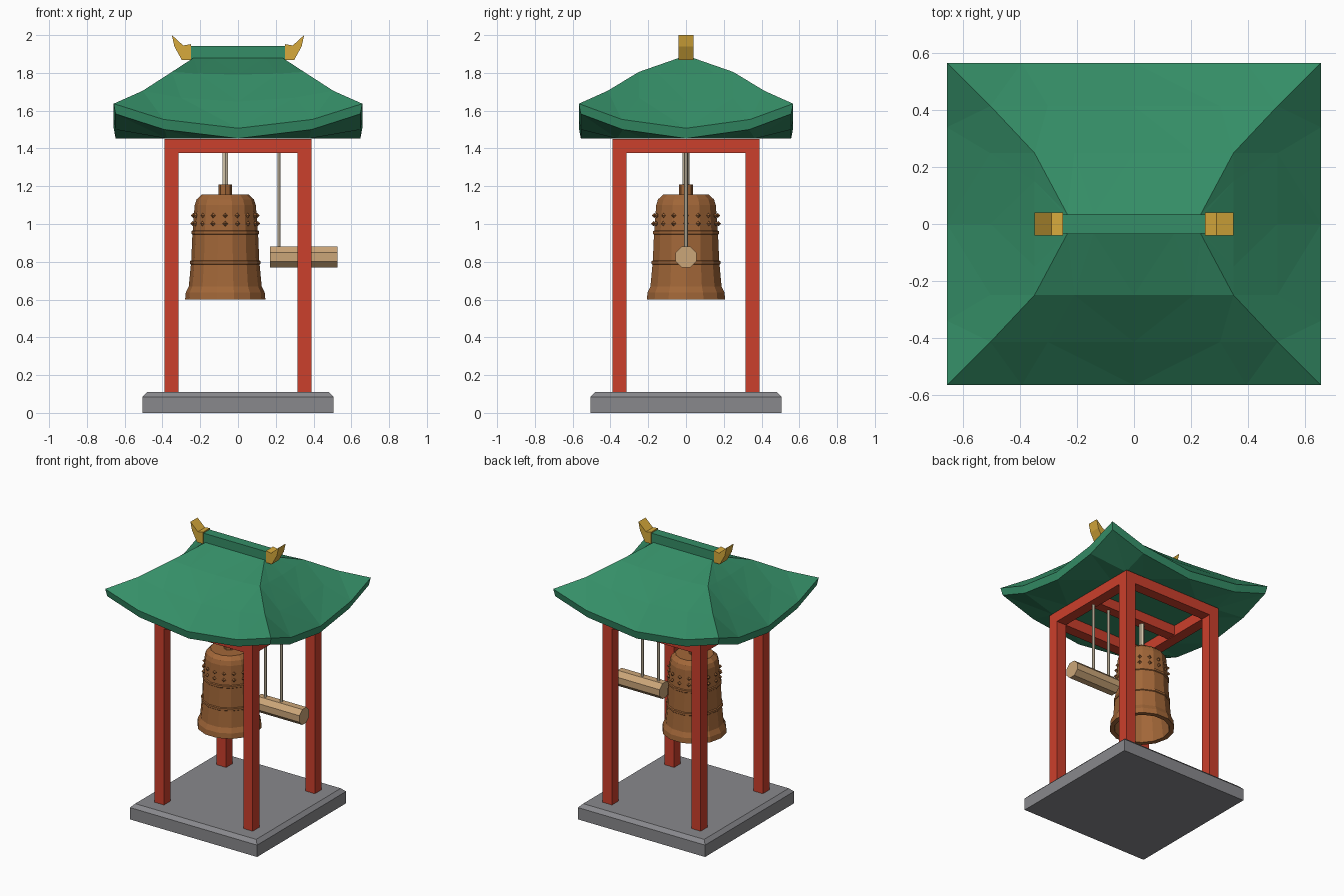
import bpy, bmesh
from math import cos, sin, pi
from mathutils import Matrix, Vector

if "Cube" in bpy.data.objects:
    bpy.data.objects.remove(bpy.data.objects["Cube"])


def material(name, rgb):
    m = bpy.data.materials.new(name)
    m.diffuse_color = (*rgb, 1)
    m.use_nodes = True
    m.node_tree.nodes["Principled BSDF"].inputs["Base Color"].default_value = m.diffuse_color
    return m


STONE = material("stone", (0.25, 0.25, 0.265))
RED = material("red_lacquer", (0.6, 0.05, 0.025))
GREEN = material("green_tile", (0.035, 0.27, 0.135))
GOLD = material("gold", (0.68, 0.4, 0.045))
BRONZE = material("bronze", (0.36, 0.135, 0.04))
WOOD = material("pale_wood", (0.6, 0.38, 0.19))
ROPE = material("rope", (0.68, 0.58, 0.42))


def finish(name, bm, mat):
    bmesh.ops.recalc_face_normals(bm, faces=bm.faces)
    me = bpy.data.meshes.new(name)
    bm.to_mesh(me)
    bm.free()
    me.materials.append(mat)
    ob = bpy.data.objects.new(name, me)
    bpy.context.collection.objects.link(ob)
    return ob


def box(name, lo, hi, mat):
    bm = bmesh.new()
    lo, hi = Vector(lo), Vector(hi)
    bmesh.ops.create_cube(bm, size=1, matrix=Matrix.Translation((lo + hi) / 2)
                          @ Matrix.Diagonal((*(hi - lo), 1)))
    return finish(name, bm, mat)


def rod(name, a, b, r, n, mat, turn=0.0):
    a, b = Vector(a), Vector(b)
    bm = bmesh.new()
    rot = (b - a).to_track_quat('Z', 'Y').to_matrix().to_4x4()
    bmesh.ops.create_cone(bm, cap_ends=True, segments=n, radius1=r, radius2=r,
                          depth=(b - a).length,
                          matrix=Matrix.Translation((a + b) / 2) @ rot @ Matrix.Rotation(turn, 4, 'Z'))
    return finish(name, bm, mat)


def bridge(bm, rings):
    for a, b in zip(rings, rings[1:]):
        n = len(a)
        for i in range(n):
            bm.faces.new((a[i], a[(i + 1) % n], b[(i + 1) % n], b[i]))


# Stone base with chamfered top edge
bm = bmesh.new()
rings = [[bm.verts.new((sx * h, sy * h, z)) for sx, sy in ((-1, -1), (1, -1), (1, 1), (-1, 1))]
         for h, z in ((0.505, 0), (0.505, 0.085), (0.48, 0.11))]
bridge(bm, rings)
bm.faces.new(rings[0])
bm.faces.new(rings[-1])
finish("stone_base", bm, STONE)

# Posts, top frame and the centre beam
P, W, TOP = 0.3525, 0.0375, 1.45
for sx, nx in ((-1, "left"), (1, "right")):
    for sy, ny in ((-1, "front"), (1, "back")):
        box(f"{ny}_{nx}_post", (sx * P - W, sy * P - W, 0.11), (sx * P + W, sy * P + W, TOP), RED)
    box(f"{nx}_beam", (sx * P - W, -P + W, 1.375), (sx * P + W, P - W, TOP), RED)
for sy, ny in ((-1, "front"), (1, "back")):
    box(f"{ny}_beam", (-P + W, sy * P - W, 1.375), (P - W, sy * P + W, TOP), RED)
box("centre_beam", (-P + W, -0.035, 1.38), (P - W, 0.035, TOP), RED)

# Roof: rectangular rings whose sides sag between raised corners
LEVELS = ((0.235, 0.035, 1.88, 0), (0.35, 0.25, 1.805, 0.014),
          (0.505, 0.415, 1.705, 0.057), (0.658, 0.567, 1.637, 0.13))
US = (-1, -0.6, 0, 0.6)


def roof_ring(bm, hx, hy, z, sag):
    pts = []
    for fn in (lambda u: (u, -1), lambda u: (1, u), lambda u: (-u, 1), lambda u: (-1, -u)):
        for u in US:
            x, y = fn(u)
            pts.append(bm.verts.new((x * hx, y * hy, z - sag * (1 - u * u))))
    return pts


# The soffit slopes from the eave's lower edge down to the top frame
SOFFIT = ((0.648, 0.557, 1.583, 0.13), (0.375, 0.365, 1.452, 0))
bm = bmesh.new()
rings = [roof_ring(bm, *lv) for lv in LEVELS + SOFFIT]
bridge(bm, rings)
bm.faces.new(rings[0])
bm.faces.new(rings[-1])
bmesh.ops.triangulate(bm, faces=bm.faces)
finish("roof", bm, GREEN)

# Ridge bar and its gold end ornaments
box("ridge", (-0.252, -0.034, 1.87), (0.252, 0.034, 1.943), GREEN)
HORN = ((0.25, 1.868), (0.297, 1.868), (0.337, 1.94), (0.35, 2.0), (0.29, 1.945), (0.25, 1.952))
for s, nm in ((-1, "left"), (1, "right")):
    bm = bmesh.new()
    sides = [[bm.verts.new((s * x, y, z)) for x, z in HORN] for y in (-0.04, 0.04)]
    bridge(bm, sides)
    for f in sides:
        bm.faces.new(f)
    finish(f"{nm}_ridge_ornament", bm, GOLD)

# Bell: hollow 14-sided lathe with two raised bands
BX, N = -0.0675, 14
PROFILE = ((0.2125, 0.6), (0.209, 0.637), (0.193, 0.67), (0.182, 0.785), (0.187, 0.789),
           (0.187, 0.803), (0.18, 0.807), (0.174, 0.944), (0.179, 0.948), (0.179, 0.962),
           (0.172, 0.966), (0.162, 1.1), (0.152, 1.13), (0.125, 1.155))
INNER = ((0.1, 1.12), (0.14, 1.08), (0.155, 0.8), (0.18, 0.6))


def lathe_ring(bm, r, z):
    return [bm.verts.new((BX + r * cos(2 * pi * i / N), r * sin(2 * pi * i / N), z)) for i in range(N)]


bm = bmesh.new()
outer = [lathe_ring(bm, r, z) for r, z in PROFILE]
inner = [lathe_ring(bm, r, z) for r, z in INNER]
bridge(bm, outer)
bridge(bm, inner + [outer[0]])
bm.faces.new(outer[-1])
bm.faces.new(inner[0])
finish("bell", bm, BRONZE)

# Bell studs in two rows of sixteen
bm = bmesh.new()
for z, r in ((1.045, 0.168), (1.002, 0.171)):
    for i in range(16):
        a = 2 * pi * i / 16
        bmesh.ops.create_uvsphere(bm, u_segments=4, v_segments=2, radius=0.014,
                                  matrix=Matrix.Translation((BX + r * cos(a), r * sin(a), z))
                                  @ Matrix.Rotation(a, 4, 'Z'))
finish("bell_studs", bm, BRONZE)
rod("bell_crown", (BX, 0, 1.14), (BX, 0, 1.21), 0.037, 8, BRONZE)
rod("bell_hanger", (BX, 0, 1.2), (BX, 0, 1.4), 0.018, 6, ROPE)

# Striker log on two ropes
rod("striker", (0.17, 0, 0.825), (0.527, 0, 0.825), 0.06, 8, WOOD, pi / 8)
for x, nm in ((0.217, "inner"), (0.345, "outer")):
    rod(f"{nm}_striker_rope", (x, 0, 0.86), (x, 0, 1.4), 0.01, 6, ROPE)
